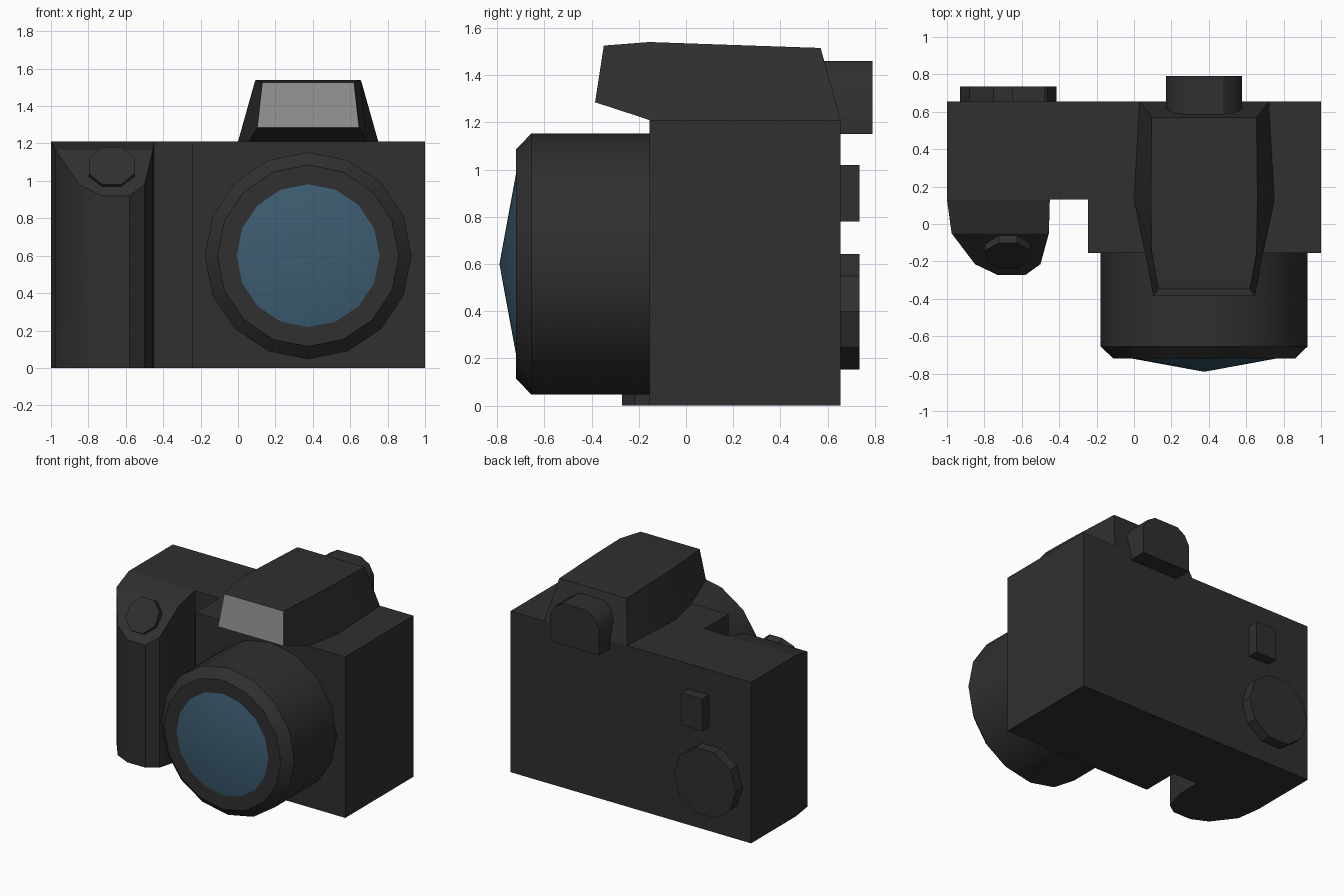
import bpy, bmesh, math
from mathutils import Vector, Matrix

cube = bpy.data.objects.get("Cube")
if cube:
    bpy.data.objects.remove(cube, do_unlink=True)


def material(name, rgb):
    m = bpy.data.materials.new(name)
    m.use_nodes = True
    m.diffuse_color = (*rgb, 1)
    m.node_tree.nodes["Principled BSDF"].inputs["Base Color"].default_value = (*rgb, 1)
    return m


black = material("black_casing", (0.029, 0.029, 0.029))
blue = material("blue_glass", (0.045, 0.11, 0.165))
grey = material("grey_panel", (0.27, 0.27, 0.27))


def finish(name, bm, *mats):
    bmesh.ops.recalc_face_normals(bm, faces=bm.faces)
    mesh = bpy.data.meshes.new(name)
    bm.to_mesh(mesh)
    bm.free()
    for m in mats:
        mesh.materials.append(m)
    ob = bpy.data.objects.new(name, mesh)
    bpy.context.collection.objects.link(ob)
    bpy.ops.object.select_all(action="DESELECT")
    ob.select_set(True)
    bpy.context.view_layer.objects.active = ob
    bpy.ops.object.shade_smooth_by_angle(angle=math.radians(30))
    return ob


def loft(name, rings, *mats, cap_start=True, cap_end=True):
    """Skin a list of closed rings of points, with optional end caps."""
    bm = bmesh.new()
    loops = [[bm.verts.new(p) for p in ring] for ring in rings]
    for a, b in zip(loops, loops[1:]):
        n = len(a)
        for i in range(n):
            j = (i + 1) % n
            bm.faces.new((a[i], a[j], b[j], b[i]))
    if cap_start:
        bm.faces.new(loops[0])
    if cap_end:
        bm.faces.new(loops[-1])
    return finish(name, bm, *mats)


def circle(x, y, z, r, sides, start=0.0):
    """Ring of points facing the front."""
    angles = [start + math.tau * i / sides for i in range(sides)]
    return [(x + r * math.cos(a), y, z + r * math.sin(a)) for a in angles]


def extrude_y(name, profile, y0, y1):
    return loft(name, [[(x, y, z) for x, z in profile] for y in (y0, y1)], black)


# Main body with the stepped front
TOP, BACK = 1.21, 0.655
plan = [(-1, BACK), (-1, 0.13), (-0.245, 0.13), (-0.245, -0.155), (1, -0.155), (1, BACK)]
loft("body", [[(x, y, z) for x, y in plan] for z in (0, TOP)], black)

# Hand grip: left and right outline points meet across a sloping top
rows = [(-1, -0.45, 0.13, TOP), (-0.975, -0.455, -0.05, 1.165),
        (-0.85, -0.5, -0.215, 0.98), (-0.73, -0.58, -0.272, 0.92)]
bm = bmesh.new()
grid = [[bm.verts.new((x, y, z)) for x, z in ((l, 0), (l, t), (r, t), (r, 0))]
        for l, r, y, t in rows]
for a, b in zip(grid, grid[1:]):
    for i in range(4):
        j = (i + 1) % 4
        bm.faces.new((a[i], a[j], b[j], b[i]))
bm.faces.new(grid[0])
bm.faces.new(grid[-1])
finish("hand_grip", bm, black)

# Shutter button tilted along the grip slope
bm = bmesh.new()
axis = Vector((0, -0.82, 0.57))
turn = Vector((0, 0, 1)).rotation_difference(axis).to_matrix().to_4x4()
place = Matrix.Translation((-0.675, -0.12, 1.045)) @ turn @ Matrix.Rotation(math.pi / 8, 4, "Z")
bmesh.ops.create_cone(bm, cap_ends=True, segments=8, radius1=0.132, radius2=0.132,
                      depth=0.125, matrix=place)
finish("shutter_button", bm, black)

# Lens barrel with bevelled rim, and shallow cone of glass
LX, LZ = 0.375, 0.6
START = math.pi / 2
barrel = [(0.0, 0.553), (-0.655, 0.553), (-0.72, 0.485), (-0.72, 0.382)]
loft("lens_barrel", [circle(LX, y, LZ, r, 16, START) for y, r in barrel], black, cap_end=False)
bm = bmesh.new()
rim = [bm.verts.new(p) for p in circle(LX, -0.72, LZ, 0.382, 16, START)]
tip = bm.verts.new((LX, -0.79, LZ))
for i in range(16):
    bm.faces.new((rim[i], rim[(i + 1) % 16], tip))
finish("lens_glass", bm, blue)

# Viewfinder hump: sections give (y, half width, z) at base and top
sections = [((-0.385, 0.272, 1.285), (-0.348, 0.245, 1.525)),
            ((-0.155, 0.315, TOP), (-0.155, 0.28, 1.54)),
            ((0.13, 0.375, TOP), (0.13, 0.285, 1.53)),
            ((BACK, 0.345, TOP), (0.57, 0.28, 1.515))]
rings = [[(LX - b[1], b[0], b[2]), (LX + b[1], b[0], b[2]),
          (LX + t[1], t[0], t[2]), (LX - t[1], t[0], t[2])] for b, t in sections]
hump = loft("viewfinder_hump", rings, black, grey)
for f in hump.data.polygons:
    if f.normal.y < -0.9:
        f.material_index = 1

# Eyepiece with rounded upper corners
half = [(0.203, 1.15), (0.203, 1.35), (0.165, 1.42), (0.1, 1.46)]
arch = [(LX + x, z) for x, z in half] + [(LX - x, z) for x, z in reversed(half)]
extrude_y("eyepiece", arch, 0.5, 0.79)

# Rear controls
loft("rear_dial", [circle(-0.672, y, 0.398, 0.258, 10) for y in (0.6, 0.735)], black)
extrude_y("rear_button", [(-0.65, 0.78), (-0.475, 0.78), (-0.475, 1.02), (-0.65, 1.02)], 0.6, 0.735)
